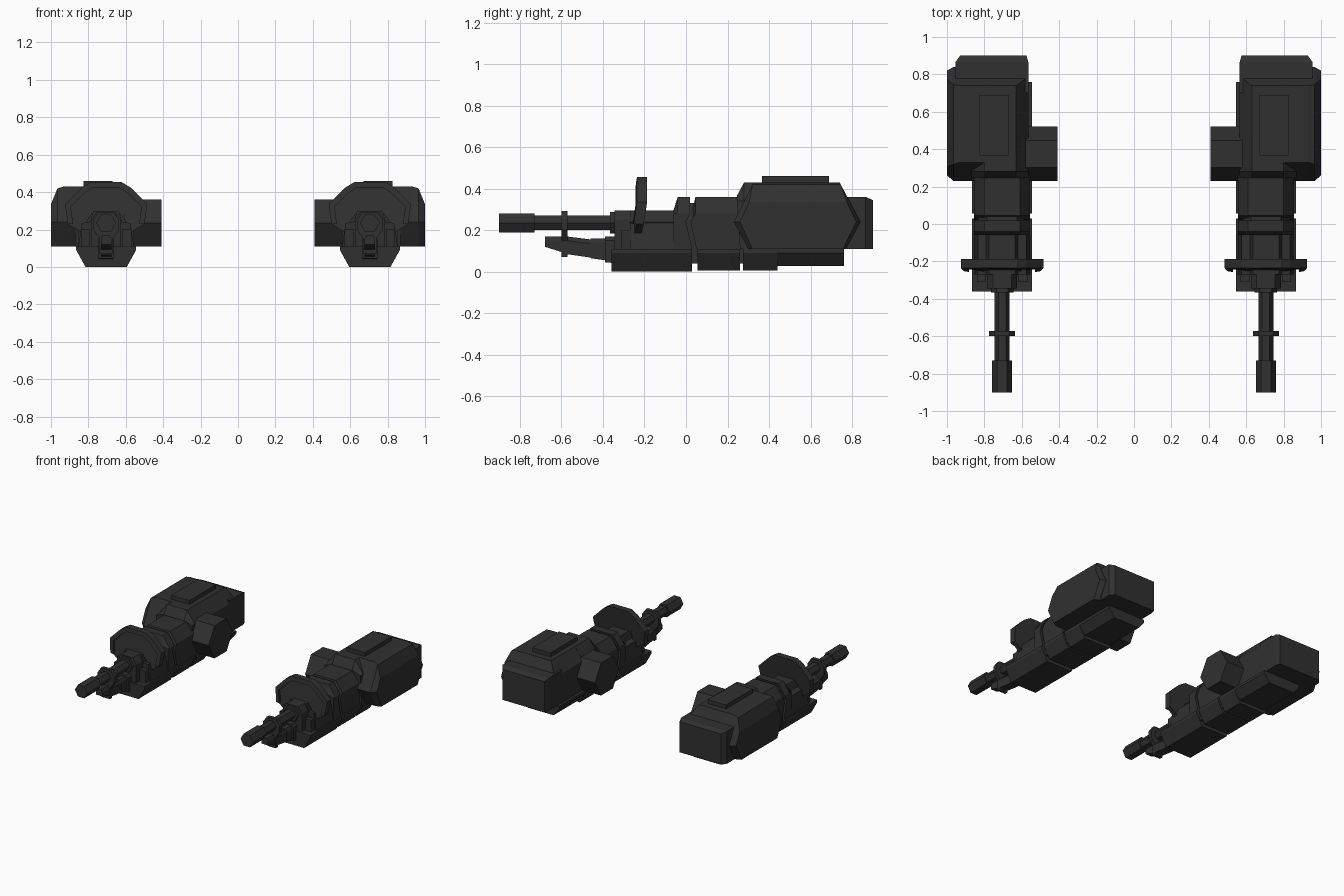
import bpy, bmesh
from math import cos, sin, pi

if "Cube" in bpy.data.objects:
    bpy.data.objects.remove(bpy.data.objects["Cube"])

C = 0.705  # centre line of the right-hand gun; the left one is mirrored

mat = bpy.data.materials.new("dark_metal")
mat.diffuse_color = (0.03, 0.03, 0.03, 1)
mat.use_nodes = True
mat.node_tree.nodes["Principled BSDF"].inputs["Base Color"].default_value = mat.diffuse_color


def loft(name, rings):
    """Skin a list of equal-length rings, cap both ends, mirror across x."""
    bm = bmesh.new()
    rows = [[bm.verts.new(p) for p in r] for r in rings]
    n = len(rows[0])
    for a, b in zip(rows, rows[1:]):
        for i in range(n):
            j = (i + 1) % n
            bm.faces.new((a[i], a[j], b[j], b[i]))
    bm.faces.new(rows[0])
    bm.faces.new(rows[-1])
    bmesh.ops.recalc_face_normals(bm, faces=bm.faces)
    me = bpy.data.meshes.new(name)
    bm.to_mesh(me)
    bm.free()
    me.materials.append(mat)
    ob = bpy.data.objects.new(name, me)
    bpy.context.collection.objects.link(ob)
    mod = ob.modifiers.new("pair", 'MIRROR')
    mod.use_mirror_merge = False
    return ob


def along_y(name, half, y0, y1):
    """Half outline (offset from centre, z), mirrored about C, extruded in y."""
    pts = [(C + x, z) for x, z in half] + [(C - x, z) for x, z in reversed(half)]
    loft(name, [[(x, y, z) for x, z in pts] for y in (y0, y1)])


def across_x(name, prof, xs):
    """Side profile (y, z) set at each (x, top limit), making sloped shoulders."""
    loft(name, [[(x, y, min(z, top)) for y, z in prof] for x, top in xs])


def box(name, x0, x1, y0, y1, z0, z1):
    loft(name, [[(x0, y, z0), (x1, y, z0), (x1, y, z1), (x0, y, z1)] for y in (y0, y1)])


def hexagon(r):
    return [(r * cos(k * pi / 3), r * sin(k * pi / 3)) for k in range(6)]


def hex_y(name, r, y0, y1, z):
    loft(name, [[(C + a, y, z + b) for a, b in hexagon(r)] for y in (y0, y1)])


# Rear housing: hexagonal side profile with sloped shoulders and inset side panel
full = [(.23, .24), (.33, .43), (.74, .43), (.84, .24), (.77, .11), (.30, .11)]
low = [(.23, .24), (.28, .335), (.79, .335), (.84, .24), (.77, .11), (.30, .11)]
mid = [(.23, .24), (.32, .42), (.745, .42), (.84, .24), (.77, .11), (.30, .11)]
out = [(.26, .24), (.305, .335), (.775, .335), (.82, .24), (.755, .11), (.32, .11)]
loft("rear_housing", [[(x, y, z) for y, z in p] for x, p in
     ((.565, low), (.63, full), (.93, full), (.965, mid), (1.0, out))])
across_x("housing_brow", [(.26, .11), (.245, .365), (.28, .43), (.45, .43), (.45, .11)],
         [(.565, .34), (.63, .43), (.80, .43), (.87, .34)])
box("top_plate", .67, .825, .365, .69, .42, .46)
loft("rear_cap", [[(x0, y, .11), (x1, y, .11), (x1, y, z), (x0, y, z)] for x0, x1, y, z in
     ((.565, .955, .70, .36), (.565, .955, .865, .36), (.575, .93, .90, .345))])

# Hexagonal mounting stub on the inner side
loft("mount_stub", [[(x, .375 + a, .235 + b) for a, b in hexagon(.145)] for x in (.41, .62)])

# Middle body: two chevron-ended segments around a narrower core
shoulders = [(C - .15, .28), (C - .095, .36), (C + .095, .36), (C + .15, .28)]
across_x("neck_segment", [(.05, .11), (.022, .24), (.045, .36), (.29, .36), (.26, .24), (.29, .11)],
         shoulders)
across_x("collar_segment", [(.03, .11), (.0, .24), (.02, .36), (-.04, .36), (-.06, .295), (-.06, .11)],
         shoulders)
along_y("body_core", [(.13, .04), (.13, .25), (.08, .33)], -.03, .4)
along_y("front_body", [(.15, .10), (.13, .235), (.085, .24), (.07, .295)], -.27, -.05)
along_y("front_block", [(.08, .10), (.08, .25), (.05, .295)], -.345, -.25)
for s, n in ((-1, "inner"), (1, "outer")):
    x0, x1 = sorted((C + s * .085, C + s * .135))
    box(n + "_front_lug", x0, x1, -.31, -.25, .10, .20)

# Keel: tapered underside in segments
for i, (y0, y1, z0) in enumerate(((-.36, .03, .005), (.055, .26, .005),
                                  (.275, .44, .005), (.43, .76, .028))):
    along_y("keel_%d" % (i + 1), [(.11, z0 if i else 0), (.16, .09), (.16, .11)], y0, y1)

# Shield: swept arched plate leaning back, with raised front rim
arch = [(-.205, .23), (-.22, .335), (-.13, .425), (-.08, .455), (.08, .455), (.13, .425),
        (.22, .335), (.205, .23)]
inner = [(-.11, .17), (-.10, .25), (-.07, .29), (-.04, .29), (.04, .29), (.07, .29),
         (.10, .25), (.11, .17)]


def lean(x, z):
    return -.265 + .16 * max(z - .25, 0) + .16 * max(abs(x) - .10, 0)


outline = arch + inner[::-1]
loft("shield", [[(C + x, lean(x, z) + d, z) for x, z in outline] for d in (.012, .045)])
rim = arch + [(x * .86, .23 + (z - .23) * .86) for x, z in reversed(arch)]
loft("shield_rim", [[(C + x, lean(x, z) + d, z) for x, z in rim] for d in (-.004, .025)])

# Barrel, muzzle and clamp
hex_y("barrel", .04, -.75, -.20, .235)
hex_y("muzzle", .053, -.90, -.73, .235)
hex_y("barrel_base", .06, -.365, -.33, .235)
along_y("barrel_clamp", [(.035, .07), (.035, .15), (.07, .20), (.07, .25), (.04, .293)], -.60, -.572)

# Lower tube: stepped and tapering toward the front
for i, (ya, yb, za, zb, ta, tb, w) in enumerate(((-.68, -.58, .12, .088, .17, .17, .028),
                                                 (-.58, -.46, .085, .068, .17, .155, .035),
                                                 (-.46, -.39, .065, .055, .16, .16, .028),
                                                 (-.39, -.33, .045, .04, .17, .17, .04))):
    loft("lower_tube_%d" % (i + 1), [[(C - w, y, b), (C + w, y, b), (C + w, y, t - .02),
         (C + w * .6, y, t), (C - w * .6, y, t), (C - w, y, t - .02)]
         for y, b, t in ((ya, za, ta), (yb, zb, tb))])
